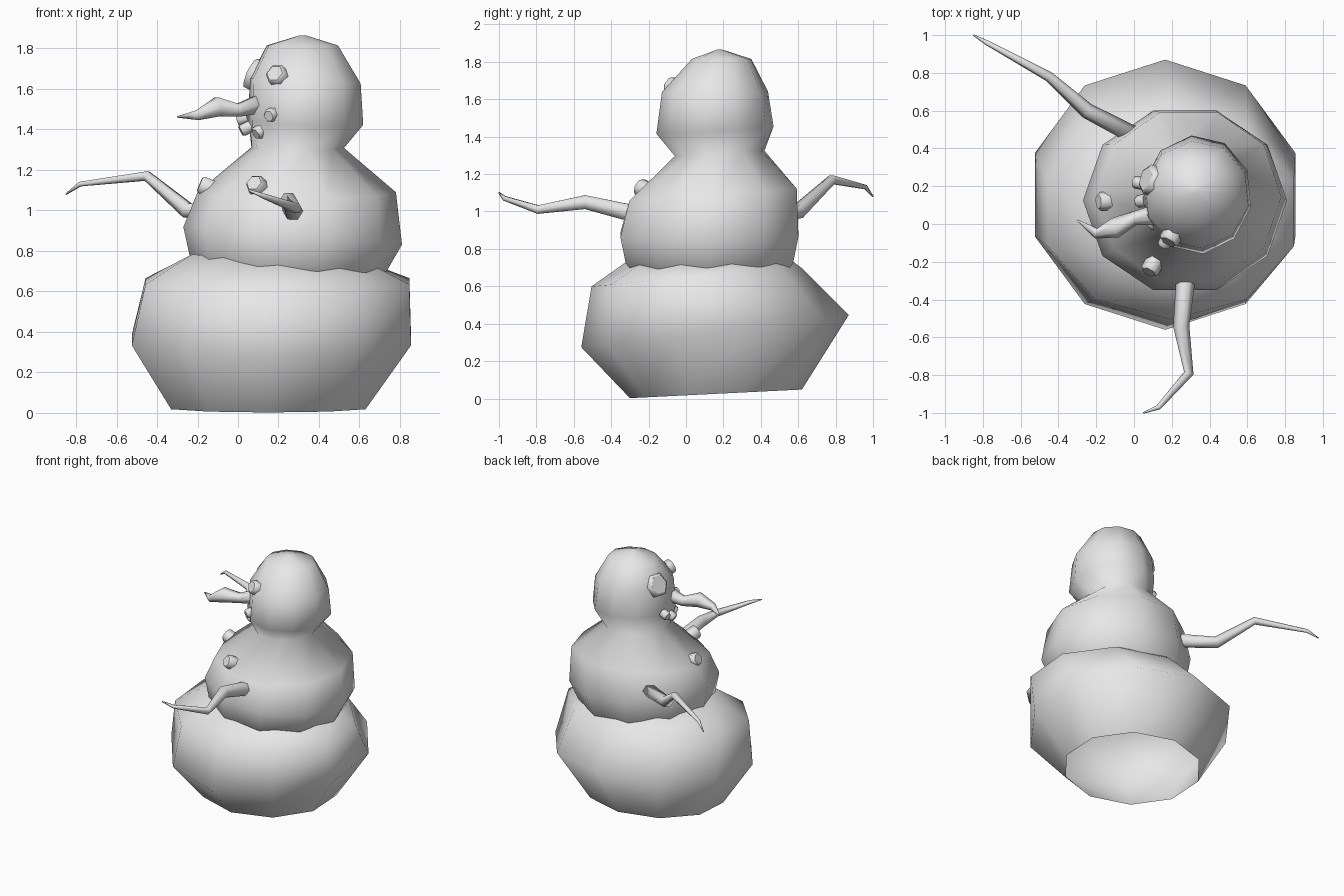
import bpy, bmesh, math
from mathutils import Vector

if "Cube" in bpy.data.objects:
    bpy.data.objects.remove(bpy.data.objects["Cube"])

grey = bpy.data.materials.new("plain_grey")
grey.use_nodes = True
grey.diffuse_color = (0.8, 0.8, 0.8, 1)
grey.node_tree.nodes["Principled BSDF"].inputs["Base Color"].default_value = (0.8, 0.8, 0.8, 1)


def loft(name, rings, open_base=False, flat_caps=False):
    """Skin a list of equal point rings and close the ends."""
    bm = bmesh.new()
    loops = [[bm.verts.new(p) for p in ring] for ring in rings]
    n = len(loops[0])
    for a, b in zip(loops, loops[1:]):
        for i in range(n):
            j = (i + 1) % n
            bm.faces.new((a[i], a[j], b[j], b[i])).smooth = True
    bm.faces.new(loops[-1]).smooth = not flat_caps
    if not open_base:
        bm.faces.new(loops[0][::-1]).smooth = not flat_caps
    # Rings may wind either way, so turn every face outward
    bmesh.ops.recalc_face_normals(bm, faces=bm.faces)
    mesh = bpy.data.meshes.new(name)
    bm.to_mesh(mesh)
    bm.free()
    mesh.materials.append(grey)
    obj = bpy.data.objects.new(name, mesh)
    bpy.context.collection.objects.link(obj)
    return obj


def ball(name, rings, open_base=False):
    """Ten-sided form; ring = centre x, y, z, radius x, y, slope x, y, turn."""
    out = []
    for cx, cy, cz, rx, ry, sx, sy, turn in rings:
        ring = []
        for i in range(10):
            a = math.radians(turn) + i * math.tau / 10
            dx, dy = rx * math.cos(a), ry * math.sin(a)
            ring.append((cx + dx, cy + dy, cz + sx * dx + sy * dy))
        out.append(ring)
    return loft(name, out, open_base)


def tube(name, path, sides=6):
    """Tapering bent tube; path = x, y, z, radius."""
    pts = [Vector(p[:3]) for p in path]
    out = []
    for i, p in enumerate(pts):
        t = (pts[min(i + 1, len(pts) - 1)] - pts[max(i - 1, 0)]).normalized()
        u = t.cross(Vector((0, 0, 1))).normalized()
        v = u.cross(t)
        r = path[i][3]
        out.append([p + r * (u * math.cos(k * math.tau / sides) + v * math.sin(k * math.tau / sides))
                    for k in range(sides)])
    return loft(name, out)


def stone(name, pos, centre, wide, tall, depth):
    """Six-sided pebble facing away from a ball's centre."""
    p = Vector(pos)
    n = (p - Vector(centre)).normalized()
    u = n.cross(Vector((0, 0, 1))).normalized()
    v = u.cross(n)
    out = []
    for d, s in ((-2 * depth, 1), (depth * 0.5, 1), (depth, 0.8)):
        out.append([p + n * d + s * (u * wide * math.cos(k * math.tau / 6) + v * tall * math.sin(k * math.tau / 6))
                    for k in range(6)])
    return loft(name, out, flat_caps=True)


# Lower snowball, hollow underneath
ball("lower_ball", [
    (0.15, 0.16, 0.025, 0.505, 0.46, 0, 0.05, 18),
    (0.165, 0.155, 0.36, 0.725, 0.715, 0, 0.12, 18),
    (0.195, 0.055, 0.65, 0.685, 0.56, 0, 0.09, 18),
    (0.20, 0.13, 0.765, 0.45, 0.40, -0.04, 0, 18),
], open_base=True)

# Middle snowball and head in one piece, joined at the neck
ball("middle_ball_and_head", [
    (0.25, 0.13, 0.60, 0.40, 0.36, 0, 0, 0),
    (0.25, 0.125, 0.73, 0.485, 0.47, -0.06, 0, 0),
    (0.27, 0.125, 0.875, 0.54, 0.50, -0.08, 0, 0),
    (0.29, 0.145, 1.09, 0.49, 0.47, 0, 0.07, 0),
    (0.295, 0.18, 1.31, 0.23, 0.245, 0, 0.06, -6),
    (0.335, 0.155, 1.435, 0.29, 0.315, -0.03, 0.06, -12),
    (0.332, 0.155, 1.64, 0.28, 0.285, -0.05, 0, -12),
    (0.318, 0.19, 1.815, 0.18, 0.16, 0, 0, -12),
    (0.32, 0.18, 1.865, 0.015, 0.015, 0, 0, -12),
])

# Bent stick arms and crooked nose
tube("front_arm", [
    (0.28, -0.22, 0.98, 0.05), (0.27, -0.33, 1.0, 0.05), (0.25, -0.54, 1.05, 0.043),
    (0.29, -0.79, 1.01, 0.026), (0.13, -0.97, 1.07, 0.014), (0.05, -1.0, 1.10, 0.004)])
tube("back_arm", [
    (0.0, 0.47, 0.98, 0.048), (-0.25, 0.60, 1.0, 0.042), (-0.45, 0.78, 1.17, 0.027),
    (-0.78, 0.96, 1.13, 0.013), (-0.85, 1.0, 1.08, 0.004)])
tube("nose", [
    (0.12, 0.05, 1.53, 0.055), (0.0, 0.03, 1.495, 0.037), (-0.10, -0.02, 1.512, 0.054),
    (-0.20, -0.05, 1.47, 0.028), (-0.30, 0.02, 1.462, 0.004)])

# Eyes, mouth pebbles and buttons
head_centre = (0.325, 0.165, 1.55)
stone("front_eye", (0.19, -0.08, 1.67), head_centre, 0.055, 0.052, 0.02)
stone("back_eye", (0.08, 0.235, 1.675), head_centre, 0.08, 0.088, 0.022)
mouth = [(0.16, -0.105, 1.47), (0.10, 0.0, 1.385), (0.03, 0.12, 1.40), (0.015, 0.22, 1.45)]
for i, p in enumerate(mouth):
    stone(f"mouth_pebble_{i + 1}", p, head_centre, 0.034, 0.034, 0.018)
for i, p in enumerate([(0.09, -0.235, 1.125), (-0.165, 0.12, 1.12)]):
    stone(f"button_{i + 1}", p, (0.29, 0.14, 0.92), 0.05, 0.05, 0.026)
